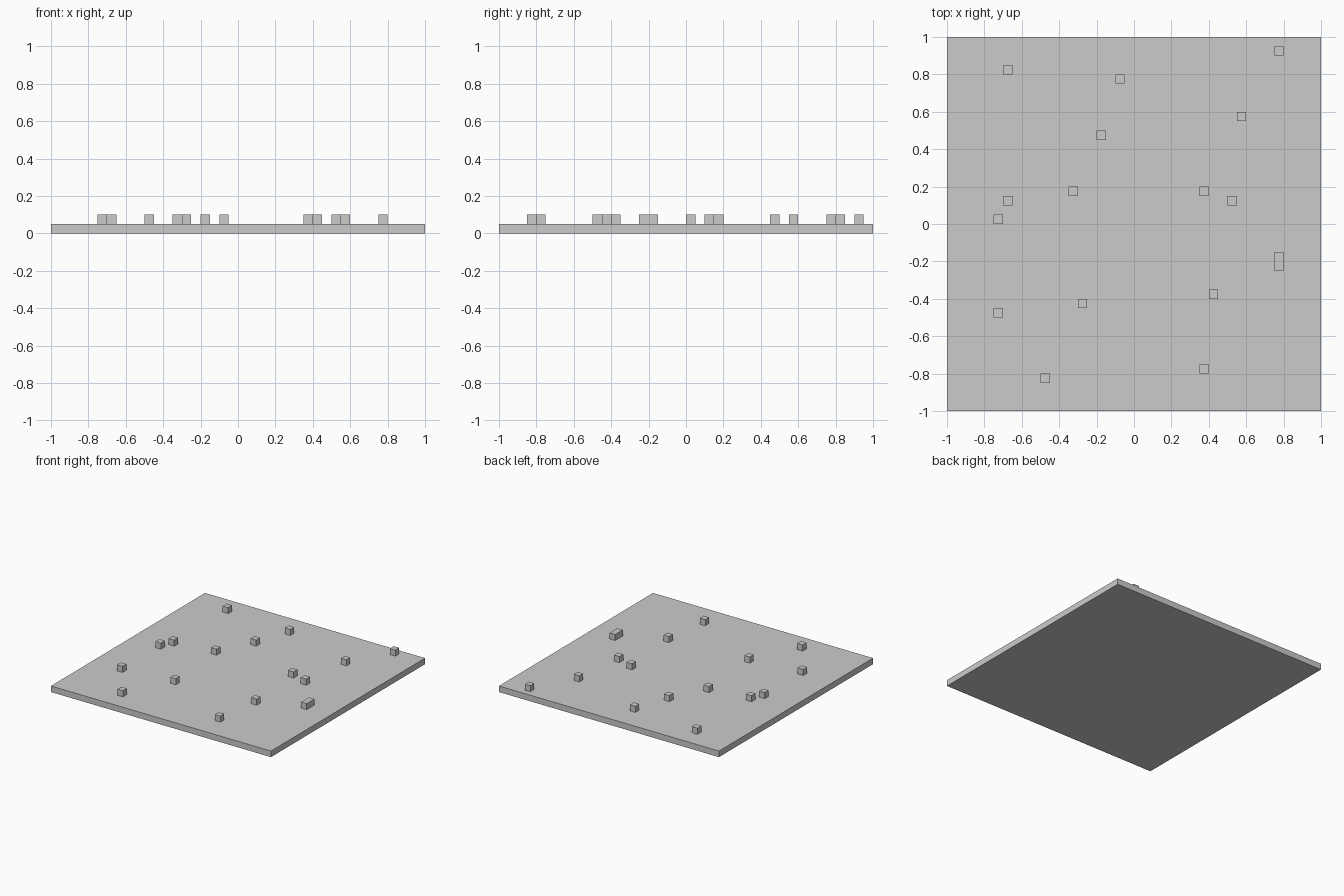
import bpy

if "Cube" in bpy.data.objects:
    bpy.data.objects.remove(bpy.data.objects["Cube"])

CELL = 0.05  # voxel size


def box(name, center, size):
    bpy.ops.mesh.primitive_cube_add(size=1, location=center)
    obj = bpy.context.object
    obj.name = name
    obj.scale = size
    bpy.ops.object.transform_apply(location=False, rotation=False, scale=True)
    return obj


# Ground slab, one voxel thick
box("ground_slab", (0, 0, CELL / 2), (2, 2, CELL))

# Scattered pebbles: grid column, grid row, length in cells along y
pebbles = [
    (6, 36, 1), (18, 35, 1), (35, 38, 1), (31, 31, 1), (16, 29, 1),
    (13, 23, 1), (6, 22, 1), (5, 20, 1), (27, 23, 1), (30, 22, 1),
    (35, 15, 2), (5, 10, 1), (14, 11, 1), (28, 12, 1), (10, 3, 1),
    (27, 4, 1),
]
for i, (col, row, length) in enumerate(pebbles, 1):
    x = -1 + (col + 0.5) * CELL
    y = -1 + (row + length / 2) * CELL
    box(f"pebble_{i:02d}", (x, y, 1.5 * CELL), (CELL, CELL * length, CELL))
